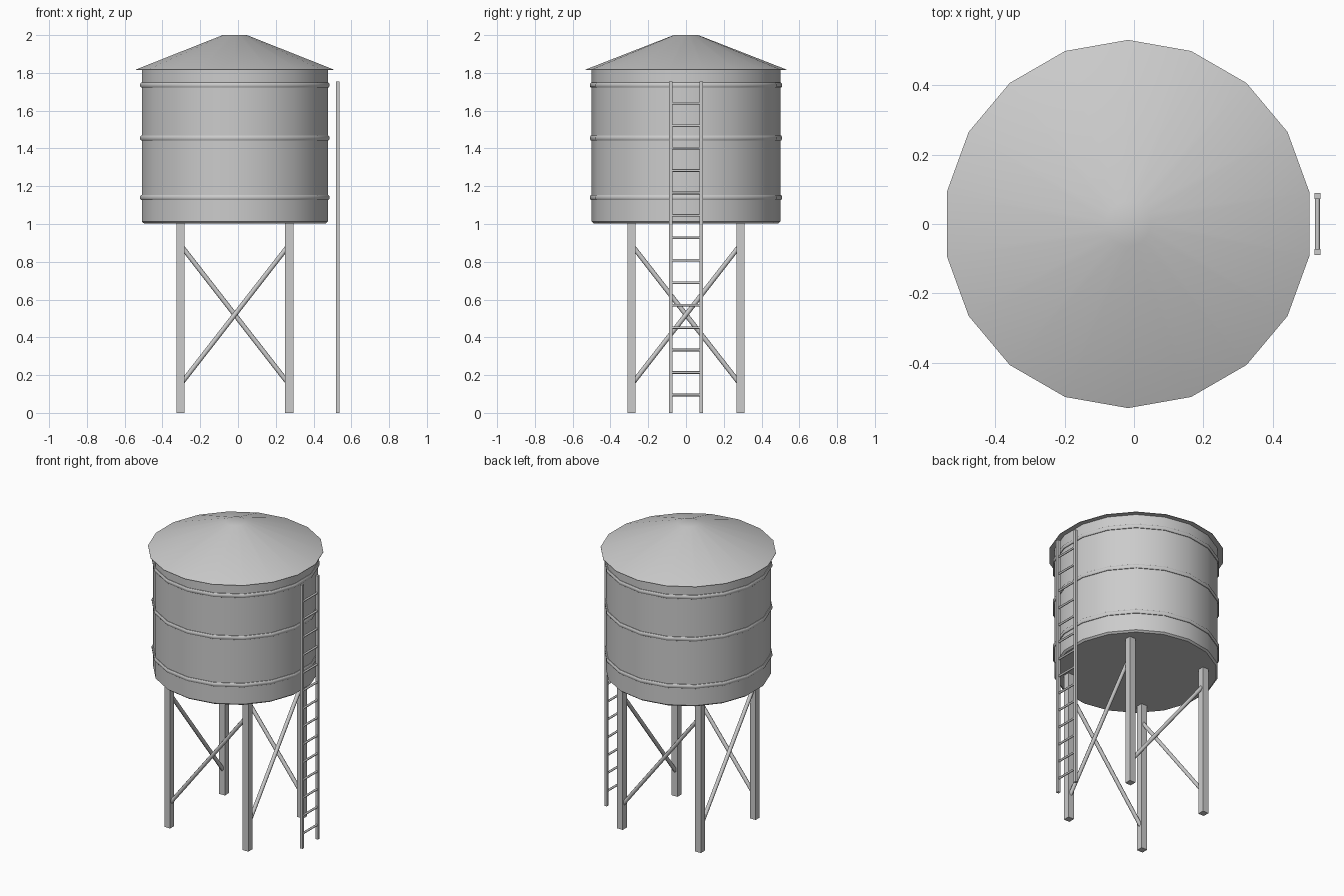
import bpy, bmesh, math
from mathutils import Vector

old = bpy.data.objects.get("Cube")
if old:
    bpy.data.objects.remove(old)

CX = -0.017      # tower axis; the ladder stands off to +x
SIDES = 18
LEG = 0.288

metal = bpy.data.materials.new("grey_metal")
metal.use_nodes = True
GREY = (0.6, 0.6, 0.6, 1)
metal.diffuse_color = GREY
metal.node_tree.nodes["Principled BSDF"].inputs["Base Color"].default_value = GREY


def finish(name, bm, smooth=None):
    bmesh.ops.recalc_face_normals(bm, faces=bm.faces[:])
    mesh = bpy.data.meshes.new(name)
    bm.to_mesh(mesh)
    bm.free()
    mesh.materials.append(metal)
    obj = bpy.data.objects.new(name, mesh)
    bpy.context.collection.objects.link(obj)
    if smooth:
        bpy.ops.object.select_all(action='DESELECT')
        obj.select_set(True)
        bpy.context.view_layer.objects.active = obj
        bpy.ops.object.shade_smooth_by_angle(angle=math.radians(smooth))
    return obj


def lathe(name, profile, closed=False, smooth=40):
    """Turn (radius, z) points around the tower axis, capping open ends."""
    bm = bmesh.new()
    rings = []
    for r, z in profile:
        ring = []
        for i in range(SIDES):
            a = math.pi / 2 + math.tau * i / SIDES
            ring.append(bm.verts.new((CX + r * math.cos(a), r * math.sin(a), z)))
        rings.append(ring)
    pairs = list(zip(rings, rings[1:]))
    if closed:
        pairs.append((rings[-1], rings[0]))
    else:
        bm.faces.new(rings[0])
        bm.faces.new(rings[-1])
    for low, high in pairs:
        for i in range(SIDES):
            j = (i + 1) % SIDES
            bm.faces.new((low[i], low[j], high[j], high[i]))
    return finish(name, bm, smooth)


def box(name, centre, size):
    bm = bmesh.new()
    bmesh.ops.create_cube(bm, size=1)
    for v in bm.verts:
        v.co = Vector(centre) + v.co * Vector(size)
    return finish(name, bm)


def rod(name, start, end, radius, sides=8):
    start, end = Vector(start), Vector(end)
    bm = bmesh.new()
    bmesh.ops.create_cone(bm, cap_ends=True, segments=sides, radius1=radius,
                          radius2=radius, depth=(end - start).length)
    turn = (end - start).to_track_quat('Z', 'Y')
    for v in bm.verts:
        v.co = turn @ v.co + (start + end) / 2
    return finish(name, bm, 50)


# Tank and roof
lathe("tank", [(0.488, 1.003), (0.5, 1.013), (0.5, 1.818)])
lathe("roof", [(0.531, 1.815), (0.531, 1.818), (0.065, 2.0)])

# Hoops around the tank
for label, z in (("lower", 1.14), ("middle", 1.455), ("upper", 1.735)):
    lathe(label + "_hoop", [(0.49, z - 0.013), (0.504, z - 0.013), (0.509, z - 0.006),
                            (0.509, z + 0.006), (0.504, z + 0.013), (0.49, z + 0.013)],
          closed=True)

# Four legs, and one diagonal brace per side running round the tower
corners = [("front_right", -1, -1), ("front_left", 1, -1),
           ("back_left", 1, 1), ("back_right", -1, 1)]
for i, (label, sx, sy) in enumerate(corners):
    x, y = CX + sx * LEG, sy * LEG
    box(label + "_leg", (x, y, 0.504), (0.043, 0.043, 1.008))
    _, nx, ny = corners[(i + 1) % 4]
    rod(label + "_brace", (x, y, 0.15), (CX + nx * LEG, ny * LEG, 0.89), 0.0125)

# Ladder
LX = 0.529
for label, y in (("front", -0.081), ("back", 0.081)):
    box(label + "_ladder_rail", (LX, y, 0.8775), (0.018, 0.018, 1.755))
for i in range(14):
    z = 0.095 + 0.1188 * i
    rod("ladder_rung_%d" % (i + 1), (LX, -0.08, z), (LX, 0.08, z), 0.007)
